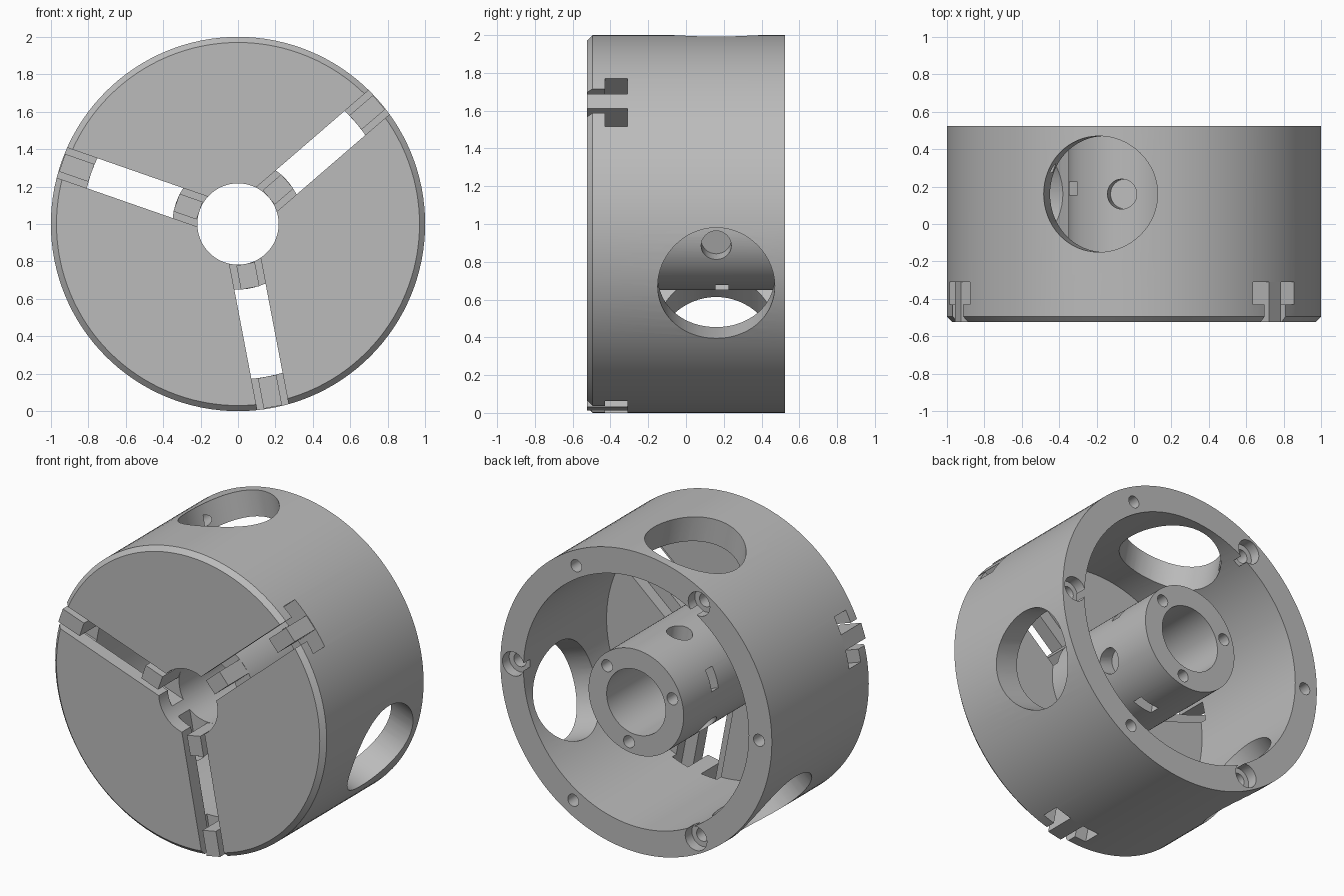
import bpy
import bmesh
from math import radians, pi, cos, sin
from mathutils import Matrix, Vector

if "Cube" in bpy.data.objects:
    bpy.data.objects.remove(bpy.data.objects["Cube"], do_unlink=True)

FRONT, BACK = -0.525, 0.525
BORE, HUB, CAVITY, RIM = 0.217, 0.35, 0.83, 1.0
SLOT_FLOOR = -0.31
SLOT_ANGLE = 40.8

steel = bpy.data.materials.new("grey steel")
steel.use_nodes = True
grey = (0.5, 0.5, 0.5, 1)
steel.diffuse_color = grey
steel.node_tree.nodes["Principled BSDF"].inputs["Base Color"].default_value = grey


def finish(name, bm):
    bmesh.ops.recalc_face_normals(bm, faces=bm.faces)
    mesh = bpy.data.meshes.new(name)
    bm.to_mesh(mesh)
    bm.free()
    mesh.materials.append(steel)
    ob = bpy.data.objects.new(name, mesh)
    bpy.context.collection.objects.link(ob)
    return ob


def around(angle):
    """Local x is radial, y is the chuck axis, z is tangential."""
    return Matrix.Translation((0, 0, 1)) @ Matrix.Rotation(-radians(angle), 4, 'Y')


def box(name, angle, r0, r1, y0, y1, width):
    bm = bmesh.new()
    place = Matrix.Translation(((r0 + r1) / 2, (y0 + y1) / 2, 0))
    size = Matrix.Diagonal((r1 - r0, y1 - y0, width, 1))
    bmesh.ops.create_cube(bm, size=1, matrix=around(angle) @ place @ size)
    return finish(name, bm)


def rod(name, angle, centre, radius, length, axis, segments):
    bm = bmesh.new()
    turn = Matrix.Rotation(pi / 2, 4, 'Y' if axis == "radial" else 'X')
    bmesh.ops.create_cone(bm, cap_ends=True, segments=segments, radius1=radius,
                          radius2=radius, depth=length,
                          matrix=around(angle) @ Matrix.Translation(centre) @ turn)
    return finish(name, bm)


def lathe(name, profile, segments):
    """Revolve a closed (radius, y) outline about the chuck axis."""
    bm = bmesh.new()
    rings = []
    for i in range(segments):
        a = 2 * pi * i / segments
        rings.append([bm.verts.new((r * cos(a), y, 1 + r * sin(a))) for r, y in profile])
    n = len(profile)
    for i, ring in enumerate(rings):
        following = rings[(i + 1) % segments]
        for j in range(n):
            k = (j + 1) % n
            bm.faces.new((ring[j], ring[k], following[k], following[j]))
    return finish(name, bm)


def cut(target, cutter):
    cutter.hide_render = True
    mod = target.modifiers.new("cut", 'BOOLEAN')
    mod.operation = 'DIFFERENCE'
    mod.solver = 'EXACT'
    mod.object = cutter
    bpy.context.view_layer.objects.active = target
    bpy.ops.object.modifier_apply(modifier=mod.name)
    bpy.data.objects.remove(cutter, do_unlink=True)


def axial_hole(angle, r, radius, depth):
    return rod("cutter", angle, (r, BACK - depth / 2 + 0.05, 0), radius, depth + 0.1,
               "axial", 24)


# Chuck body: rim, front plate and hub in one turned outline
body = lathe("chuck_body", [
    (BORE, FRONT), (RIM - 0.03, FRONT), (RIM, FRONT + 0.03), (RIM, BACK),
    (CAVITY, BACK), (CAVITY, -0.35), (HUB, -0.35), (HUB, BACK), (BORE, BACK)], 128)

for turn in range(3):
    slot = SLOT_ANGLE + 120 * turn
    side = slot + 60

    # T-shaped jaw slots
    cut(body, box("cutter", slot, 0.1, 1.1, FRONT - 0.1, -0.38, 0.17))
    cut(body, box("cutter", slot, 0.1, 1.1, -0.43, SLOT_FLOOR, 0.335))

    # Large windows in the rim and blind pin holes in the hub
    cut(body, rod("cutter", side, (0.9, 0.16, 0), 0.31, 0.8, "radial", 64))
    cut(body, rod("cutter", side, (0.35, 0.16, 0), 0.08, 0.2, "radial", 32))

    # Rectangular pockets in the hub
    cut(body, box("cutter", slot, 0.28, 0.45, 0.155, 0.225, 0.14))

    # Screw holes in the back
    cut(body, axial_hole(slot, 0.283, 0.04, 0.2))
    cut(body, axial_hole(slot + 20, 0.905, 0.04, 0.2))
    cut(body, axial_hole(slot + 80, 0.905, 0.08, 0.07))
    cut(body, axial_hole(slot + 80, 0.905, 0.045, 0.25))

    # Guide ribs standing in the slots
    box(f"outer_rib_{turn + 1}", slot, CAVITY, 0.995, FRONT, SLOT_FLOOR + 0.005, 0.1)
    box(f"inner_rib_{turn + 1}", slot, BORE, HUB - 0.002, FRONT, SLOT_FLOOR + 0.005, 0.1)

# Smooth the turned surfaces, keep machined edges sharp
bpy.ops.object.select_all(action='DESELECT')
body.select_set(True)
bpy.context.view_layer.objects.active = body
bpy.ops.object.shade_smooth_by_angle(angle=radians(30))
